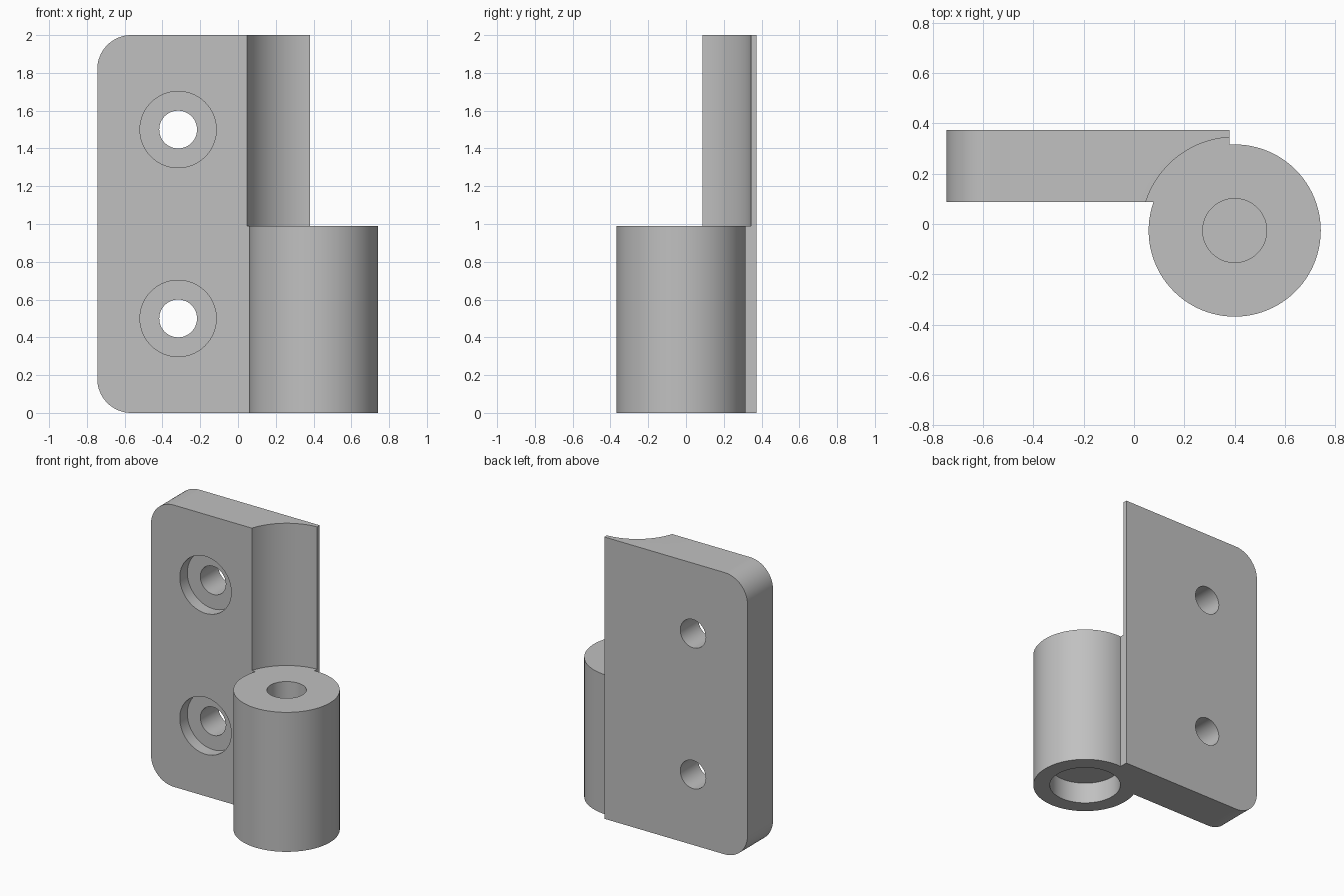
import bpy, bmesh, math
from mathutils import Matrix

cube = bpy.data.objects.get("Cube")
if cube:
    bpy.data.objects.remove(cube, do_unlink=True)

# Single bare metal colour
metal = bpy.data.materials.new("grey metal")
metal.use_nodes = True
grey = (0.53, 0.53, 0.53, 1)
metal.diffuse_color = grey
metal.node_tree.nodes["Principled BSDF"].inputs["Base Color"].default_value = grey

FRONT, BACK = 0.088, 0.374      # plate faces in y
LEFT, RIGHT = -0.745, 0.38      # plate ends in x
HEIGHT, STEP = 2.0, 0.99        # plate top, barrel top
AXIS_X, AXIS_Y = 0.4, -0.026    # barrel axis


def make_object(name, bm):
    bmesh.ops.recalc_face_normals(bm, faces=bm.faces)
    mesh = bpy.data.meshes.new(name)
    bm.to_mesh(mesh)
    bm.free()
    mesh.materials.append(metal)
    obj = bpy.data.objects.new(name, mesh)
    bpy.context.collection.objects.link(obj)
    return obj


def cylinder(name, radius, start, end, x, other, along="Z", sides=96):
    """Cylinder from start to end along Z (other = y) or Y (other = z)."""
    middle = (start + end) / 2
    if along == "Z":
        place = Matrix.Translation((x, other, middle))
    else:
        place = Matrix.Translation((x, middle, other)) @ Matrix.Rotation(math.pi / 2, 4, "X")
    bm = bmesh.new()
    bmesh.ops.create_cone(bm, cap_ends=True, segments=sides, radius1=radius,
                          radius2=radius, depth=end - start, matrix=place)
    return make_object(name, bm)


def combine(target, tool, operation):
    bpy.context.view_layer.objects.active = target
    mod = target.modifiers.new(tool.name, "BOOLEAN")
    mod.operation = operation
    mod.solver = "EXACT"
    mod.object = tool
    bpy.ops.object.modifier_apply(modifier=mod.name)
    bpy.data.objects.remove(tool, do_unlink=True)


# Mounting plate with two rounded corners on the free edge
radius = 0.18
outline = [(RIGHT, 0), (RIGHT, HEIGHT)]
for centre_z, first in ((HEIGHT - radius, 90), (radius, 180)):
    for i in range(17):
        a = math.radians(first + 90 * i / 16)
        outline.append((LEFT + radius + radius * math.cos(a), centre_z + radius * math.sin(a)))
bm = bmesh.new()
face = bm.faces.new([bm.verts.new((x, FRONT, z)) for x, z in outline])
extruded = bmesh.ops.extrude_face_region(bm, geom=[face])["geom"]
bmesh.ops.translate(bm, vec=(0, BACK - FRONT, 0),
                    verts=[v for v in extruded if isinstance(v, bmesh.types.BMVert)])
hinge = make_object("hinge_leaf", bm)

# Concave clearance above the barrel for the mating knuckle
combine(hinge, cylinder("clearance", 0.371, STEP, HEIGHT + 0.1, AXIS_X, AXIS_Y, sides=128), "DIFFERENCE")

# Barrel
combine(hinge, cylinder("barrel", 0.342, 0, STEP, AXIS_X, AXIS_Y), "UNION")

# Blind pin hole from above and wider shallow recess from below
combine(hinge, cylinder("pin_hole", 0.127, 0.25, STEP + 0.1, AXIS_X, AXIS_Y), "DIFFERENCE")
combine(hinge, cylinder("bottom_recess", 0.233, -0.1, 0.15, AXIS_X, AXIS_Y), "DIFFERENCE")

# Counterbored screw holes
for z in (0.5, 1.5):
    combine(hinge, cylinder("counterbore", 0.202, FRONT - 0.1, FRONT + 0.085, -0.317, z, "Y"), "DIFFERENCE")
    combine(hinge, cylinder("screw_hole", 0.1, FRONT - 0.1, BACK + 0.1, -0.317, z, "Y"), "DIFFERENCE")

# Smooth curved walls, crisp edges
bpy.ops.object.select_all(action="DESELECT")
hinge.select_set(True)
bpy.context.view_layer.objects.active = hinge
bpy.ops.object.shade_smooth_by_angle(angle=math.radians(20))
